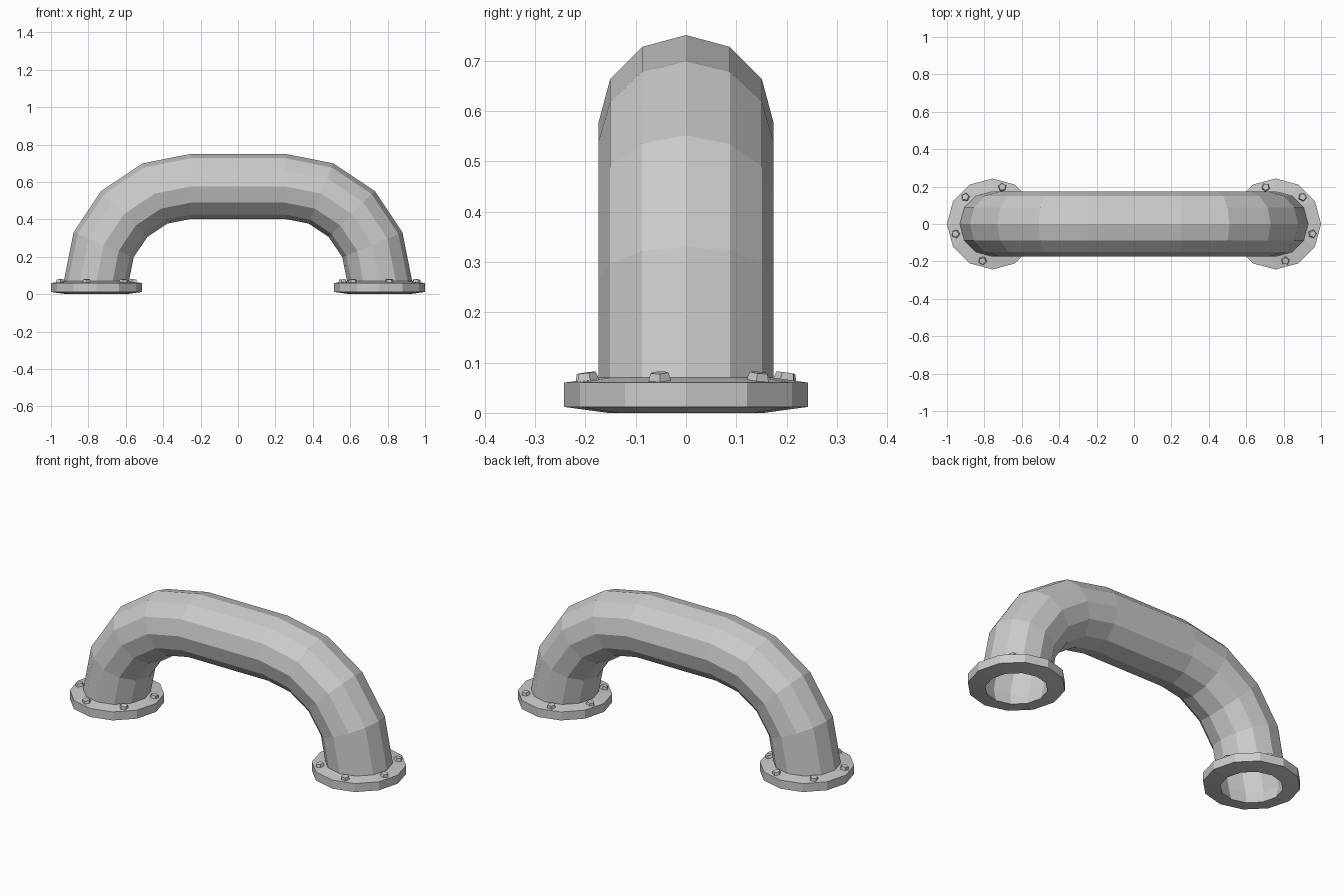
import bpy, bmesh
from math import pi, sin, cos, atan2
from mathutils import Matrix, Vector

if "Cube" in bpy.data.objects:
    bpy.data.objects.remove(bpy.data.objects["Cube"])

SIDES = 12
PIPE_R, BEND_R = 0.174, 0.507      # tube radius, radius of each bend
HALF_RUN, BASE_Z = 0.25, 0.07      # half of straight run, top of flange
FOOT_X = HALF_RUN + BEND_R

metal = bpy.data.materials.new("grey_metal")
metal.use_nodes = True
grey = (0.6, 0.6, 0.6, 1)
metal.diffuse_color = grey
metal.node_tree.nodes["Principled BSDF"].inputs["Base Color"].default_value = grey


def finish(name, bm):
    mesh = bpy.data.meshes.new(name)
    bm.to_mesh(mesh)
    bm.free()
    mesh.materials.append(metal)
    obj = bpy.data.objects.new(name, mesh)
    bpy.context.collection.objects.link(obj)
    return obj


def skin(name, rings):
    """Join successive rings of points with quads."""
    bm = bmesh.new()
    loops = [[bm.verts.new(p) for p in ring] for ring in rings]
    for a, b in zip(loops, loops[1:]):
        for i in range(len(a)):
            j = (i + 1) % len(a)
            bm.faces.new((a[i], a[j], b[j], b[i]))
    bmesh.ops.recalc_face_normals(bm, faces=bm.faces)
    return finish(name, bm)


def pipe_ring(side, angle):
    """Cross-section of the bend at an angle above its foot."""
    ring = []
    for i in range(SIDES):
        t = 2 * pi * i / SIDES
        r = BEND_R + PIPE_R * cos(t)
        ring.append((side * (HALF_RUN + r * cos(angle)), PIPE_R * sin(t),
                     BASE_Z + r * sin(angle)))
    return ring


# Arched pipe: bend, straight run, bend
steps = [k * pi / 8 for k in range(5)]
skin("arched_pipe", [pipe_ring(-1, a) for a in steps] +
     [pipe_ring(1, a) for a in reversed(steps)])

# Flange outline: bore, sloped underside, rim, sloped top
flange_profile = [(PIPE_R, BASE_Z), (0.155, 0), (0.243, 0.012),
                  (0.243, 0.06), (PIPE_R, BASE_Z)]
slope = atan2(BASE_Z - 0.06, 0.243 - PIPE_R)

for side, label in ((1, "left"), (-1, "right")):
    skin(label + "_flange", [
        [(side * FOOT_X + r * cos(2 * pi * i / SIDES),
          r * sin(2 * pi * i / SIDES), z) for i in range(SIDES)]
        for r, z in flange_profile])

    # Six tapered five-sided bolts, tilted with the flange slope
    bm = bmesh.new()
    for k in range(6):
        turn = pi / 12 + k * pi / 3
        if side > 0:
            turn = pi - turn
        place = (Matrix.Translation((side * FOOT_X, 0, 0))
                 @ Matrix.Rotation(turn, 4, 'Z')
                 @ Matrix.Translation(Vector((0.204, 0, 0.071)))
                 @ Matrix.Rotation(slope, 4, 'Y'))
        bmesh.ops.create_cone(bm, cap_ends=True, segments=5, radius1=0.024,
                              radius2=0.019, depth=0.018, matrix=place)
    finish(label + "_flange_bolts", bm)
